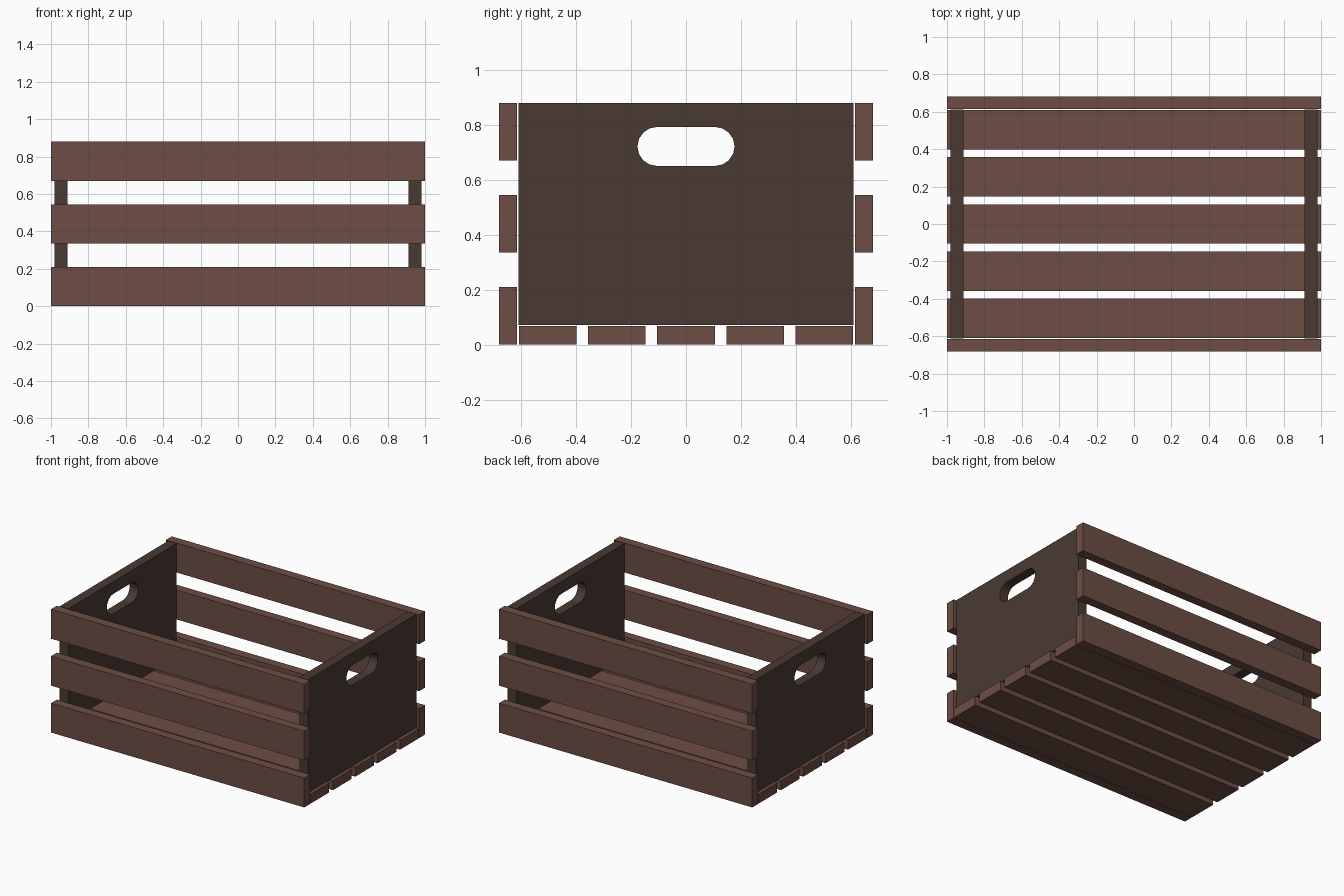
import bpy, bmesh, math

if "Cube" in bpy.data.objects:
    bpy.data.objects.remove(bpy.data.objects["Cube"])


def material(name, rgb):
    m = bpy.data.materials.new(name)
    lin = [(c / 255 / 12.92) if c / 255 <= 0.04045 else ((c / 255 + 0.055) / 1.055) ** 2.4 for c in rgb]
    m.diffuse_color = (*lin, 1)
    m.use_nodes = True
    m.node_tree.nodes["Principled BSDF"].inputs["Base Color"].default_value = m.diffuse_color
    return m


SLAT = material("reddish brown wood", (109, 77, 68))
PANEL = material("dark brown wood", (74, 58, 51))


def add_object(name, bm, mat):
    bmesh.ops.recalc_face_normals(bm, faces=bm.faces)
    me = bpy.data.meshes.new(name)
    bm.to_mesh(me)
    bm.free()
    me.materials.append(mat)
    ob = bpy.data.objects.new(name, me)
    bpy.context.collection.objects.link(ob)
    return ob


def slat(name, y, z, sy, sz):
    bm = bmesh.new()
    bmesh.ops.create_cube(bm, size=1)
    for v in bm.verts:
        v.co = (v.co.x * 2, v.co.y * sy + y, v.co.z * sz + z)
    add_object(name, bm, SLAT)


# Front and back slats, three each
for i in range(3):
    for side, name in ((-1, "front_slat"), (1, "back_slat")):
        slat(f"{name}_{i + 1}", side * 0.648, 0.105 + i * 0.335, 0.066, 0.21)

# Floor slats
for i in range(5):
    slat(f"floor_slat_{i + 1}", (i - 2) * 0.252, 0.034, 0.21, 0.068)


# End panels with a rounded hand hole
def loop(bm, pts):
    vs = [bm.verts.new((0, y, z)) for y, z in pts]
    return [bm.edges.new((vs[i - 1], vs[i])) for i in range(len(vs))]


N, R = 8, 0.071
hole = []
for cy, start in ((0.106, -math.pi / 2), (-0.106, math.pi / 2)):
    for k in range(N + 1):
        a = start + math.pi * k / N
        hole.append((cy + R * math.cos(a), 0.722 + R * math.sin(a)))

for side, name in ((-1, "left_end_panel"), (1, "right_end_panel")):
    bm = bmesh.new()
    edges = loop(bm, [(-0.611, 0.072), (0.611, 0.072), (0.611, 0.88), (-0.611, 0.88)])
    edges += loop(bm, hole)
    bmesh.ops.triangle_fill(bm, use_beauty=True, use_dissolve=False, edges=edges)
    ob = add_object(name, bm, PANEL)
    ob.location.x = side * 0.946
    mod = ob.modifiers.new("thickness", 'SOLIDIFY')
    mod.thickness = 0.068
    mod.offset = 0
